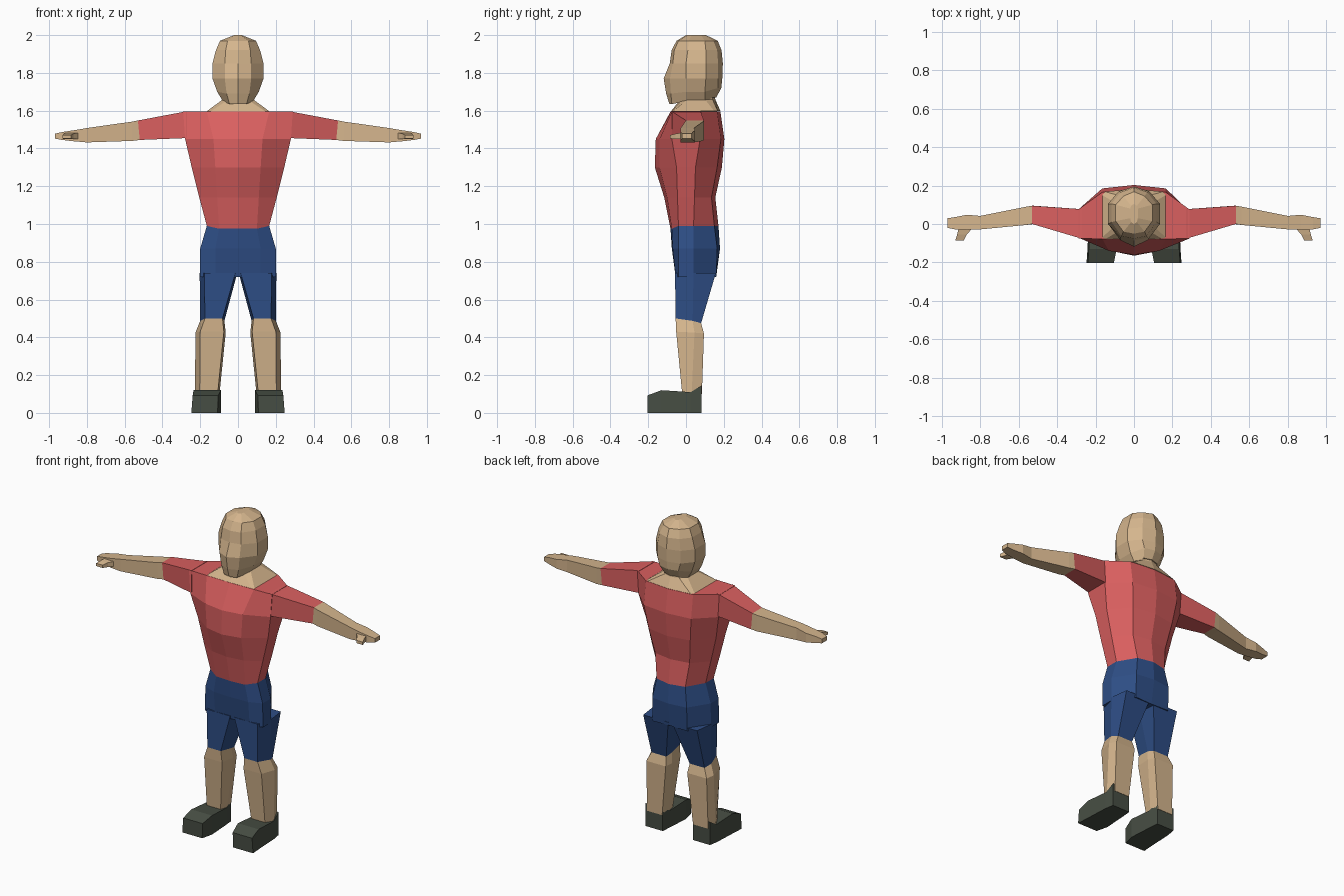
import bpy, bmesh

if "Cube" in bpy.data.objects:
    bpy.data.objects.remove(bpy.data.objects["Cube"])


def material(name, rgb):
    m = bpy.data.materials.new(name)
    m.diffuse_color = (*rgb, 1)
    m.use_nodes = True
    m.node_tree.nodes["Principled BSDF"].inputs["Base Color"].default_value = m.diffuse_color
    return m


SKIN = material("skin", (0.66, 0.46, 0.265))
RED = material("red shirt", (0.70, 0.115, 0.115))
BLUE = material("blue shorts", (0.027, 0.075, 0.235))
DARK = material("dark shoe", (0.062, 0.075, 0.056))


def loft(name, rings, mat, start=True, end=True, mirror=False):
    """Skin a list of equal-length point rings, with optional end caps."""
    bm = bmesh.new()
    vs = [[bm.verts.new(p) for p in r] for r in rings]
    n = len(vs[0])
    for a, b in zip(vs, vs[1:]):
        for i in range(n):
            j = (i + 1) % n
            bm.faces.new((a[i], a[j], b[j], b[i]))
    if start:
        bm.faces.new(vs[0][::-1])
    if end:
        bm.faces.new(vs[-1])
    # consistent outward normals for either direction of lofting
    bmesh.ops.recalc_face_normals(bm, faces=bm.faces)
    me = bpy.data.meshes.new(name)
    bm.to_mesh(me)
    bm.free()
    me.materials.append(mat)
    ob = bpy.data.objects.new(name, me)
    bpy.context.collection.objects.link(ob)
    if mirror:
        ob.modifiers.new("Mirror", 'MIRROR').use_mirror_merge = False
    return ob


def body(zs, w, front, back, sides):
    """Ten-sided symmetric ring. zs = heights of front, side, back;
    front/back = (y centre, x corner, y corner); sides = (y0, y1)."""
    zf, zm, zb = zs
    half = [(w, sides[0], zm), (w, sides[1], zm)]
    right = [(front[1], front[2], zf)] + half + [(back[1], back[2], zb)]
    left = [(-x, y, z) for x, y, z in reversed(right)]
    return [(0, front[0], zf)] + right + [(0, back[0], zb)] + left


def level(z, *args):
    return body((z, z, z), *args)


def leg(zf, zb, x0, x1, yf, yb, ym):
    """Six-sided leg section, sloping from front to back."""
    zm = (zf + zb) / 2
    return [(x0 + .01, yf, zf), (x1 - .025, yf, zf), (x1, ym, zm),
            (x1 - .015, yb, zb), (x0 + .01, yb, zb), (x0, ym, zm)]


def box_x(x, y0, y1, z0, z1, dx=0.0):
    """Rectangular section of an arm, across x."""
    return [(x, y0, z0), (x, y1, z0), (x + dx, y1, z1), (x + dx, y0, z1)]


# Shirt
waist = body((.975, .99, .99), .165, (-.082, .10, -.075), (.172, .10, .15), (-.04, .04))
loft("shirt", [
    waist,
    level(1.14, .205, (-.115, .11, -.10), (.155, .12, .135), (-.045, .045)),
    level(1.30, .245, (-.165, .12, -.14), (.19, .145, .165), (-.05, .05)),
    level(1.45, .28, (-.16, .13, -.14), (.203, .165, .185), (-.075, .075)),
    level(1.595, .29, (-.082, .165, -.078), (.182, .165, .165), (-.075, .075)),
], RED, start=False)

# Shorts: hips and thighs
loft("hips", [
    waist,
    level(.87, .20, (-.075, .12, -.07), (.18, .12, .165), (-.04, .04)),
    level(.72, .202, (-.05, .12, -.055), (.155, .12, .16), (-.04, .04)),
], BLUE, start=False)
hem = leg(.50, .475, .072, .20, -.055, .08, .035)
loft("shorts_leg", [leg(.74, .74, .004, .203, -.058, .158, .04), hem],
     BLUE, end=False, mirror=True)

# Lower legs
loft("lower_leg", [
    hem,
    leg(.43, .42, .065, .225, -.052, .095, .045),
    leg(.10, .10, .098, .228, -.02, .084, .03),
], SKIN, start=False, mirror=True)

# Shoes, lofted from heel to toe
loft("shoe", [
    [(a, y, z0), (b, y, z0), (b2, y, z1), (a2, y, z1)]
    for y, a, b, a2, b2, z0, z1 in (
        (.082, .105, .225, .105, .225, .0, .145),
        (.025, .10, .235, .095, .23, .0, .11),
        (-.13, .09, .242, .09, .235, .0, .12),
        (-.203, .108, .247, .105, .24, .0, .093))
], DARK, mirror=True)

# Sleeves, forearms and hands
cuff = box_x(.52, .0, .095, 1.445, 1.548, .01)
loft("sleeve", [box_x(.27, -.077, .077, 1.455, 1.597), cuff],
     RED, end=False, mirror=True)
loft("forearm_and_hand", [
    cuff,
    box_x(.56, -.005, .09, 1.44, 1.542),
    box_x(.80, -.028, .042, 1.432, 1.508),
    box_x(.87, -.030, .048, 1.438, 1.496),
    box_x(.93, -.028, .036, 1.445, 1.487),
    box_x(.97, -.020, .030, 1.452, 1.478),
], SKIN, start=False, mirror=True)
loft("thumb", [
    [(x0, y, z0), (x1, y, z0), (x1, y, z1), (x0, y, z1)]
    for y, x0, x1, z0, z1 in ((-.01, .83, .91, 1.45, 1.485),
                              (-.055, .87, .92, 1.45, 1.478),
                              (-.085, .885, .93, 1.452, 1.47))
], SKIN, mirror=True)

# Neck and collar
loft("neck", [
    body((1.592, 1.597, 1.597), .165, (-.083, .15, -.079), (.183, .15, .168), (-.07, .15)),
    level(1.66, .08, (-.03, .05, -.02), (.155, .05, .14), (.01, .10)),
    level(1.70, .075, (-.02, .05, -.01), (.15, .05, .135), (.01, .10)),
], SKIN)

# Head, from chin to crown
loft("head", [
    body((1.635, 1.65, 1.67), .08, (-.088, .045, -.075), (.16, .05, .145), (.0, .10)),
    body((1.69, 1.70, 1.72), .11, (-.105, .06, -.08), (.187, .065, .17), (.0, .10)),
    level(1.77, .135, (-.118, .07, -.085), (.192, .08, .17), (.0, .105)),
    level(1.85, .135, (-.086, .07, -.07), (.195, .08, .17), (.0, .105)),
    level(1.92, .117, (-.076, .065, -.062), (.188, .07, .165), (.01, .105)),
    level(1.97, .095, (-.05, .055, -.04), (.168, .055, .145), (.015, .10)),
    level(2.0, .02, (.0, .015, .01), (.105, .015, .095), (.03, .08)),
], SKIN)
